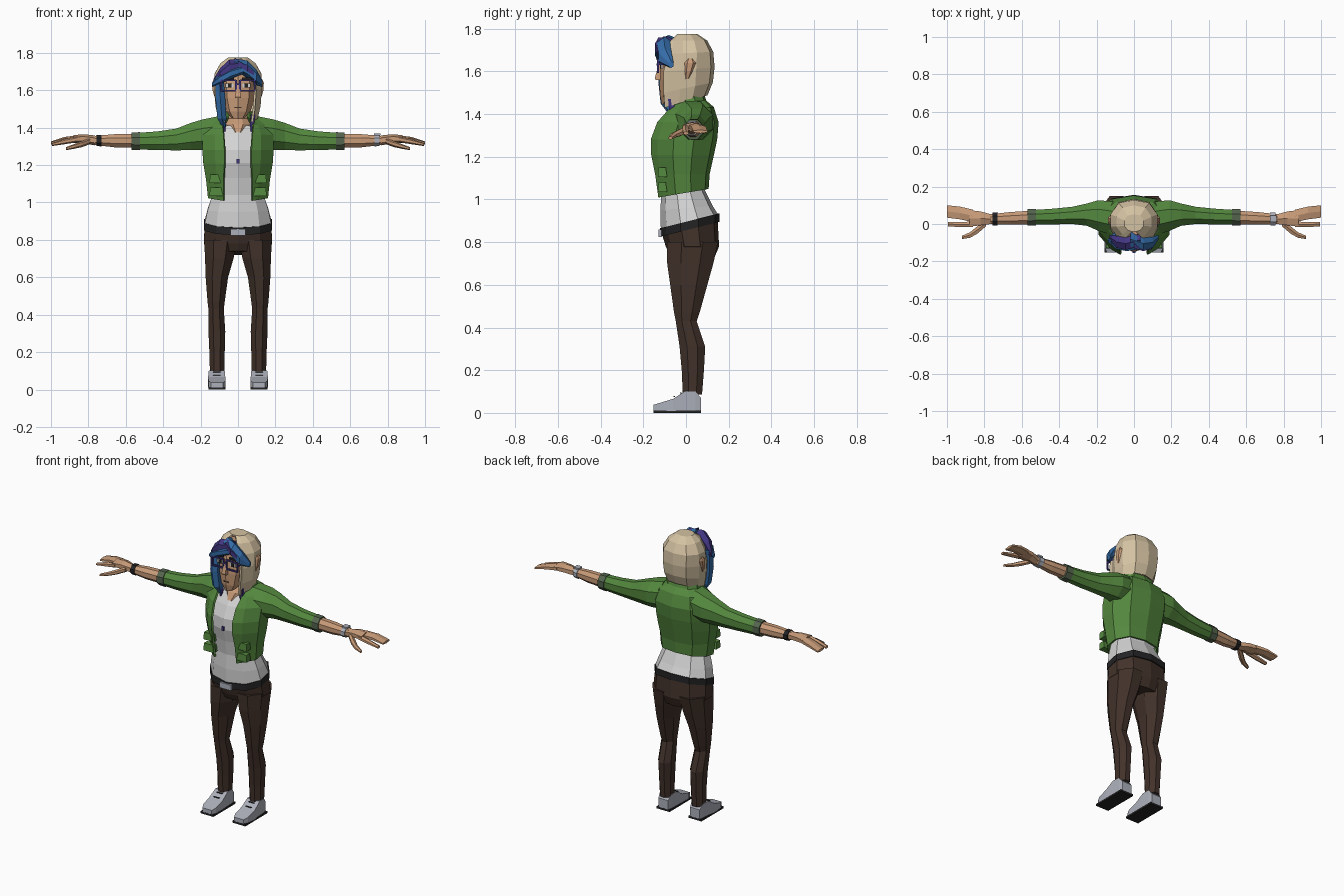
import bpy, bmesh, math


def colour(name, r, g, b):
    m = bpy.data.materials.new(name)
    lin = [(c / 255 / 12.92 if c < 11 else ((c / 255 + .055) / 1.055) ** 2.4) for c in (r, g, b)]
    m.diffuse_color = (*lin, 1)
    return m


SKIN = colour("skin", 200, 155, 120)
GREEN = colour("jacket green", 84, 136, 62)
CUFF = colour("cuff grey green", 84, 100, 78)
WHITE = colour("shirt white", 212, 212, 212)
BROWN = colour("trouser brown", 66, 50, 42)
BLACK = colour("black", 35, 35, 37)
GREY = colour("shoe grey", 172, 176, 186)
BLOND = colour("hair blond", 212, 194, 162)
BLUE = colour("hair blue", 52, 108, 168)
PURPLE = colour("hair purple", 66, 54, 130)


def loft(name, rings, mat, closed=True, caps=(True, True)):
    """Skin a list of equal-length point rings."""
    bm = bmesh.new()
    vs = [[bm.verts.new(p) for p in r] for r in rings]
    n = len(vs[0])
    for a, b in zip(vs, vs[1:]):
        for i in range(n if closed else n - 1):
            j = (i + 1) % n
            bm.faces.new((a[i], a[j], b[j], b[i]))
    if caps[0]:
        bm.faces.new(vs[0])
    if caps[1]:
        bm.faces.new(vs[-1])
    bmesh.ops.remove_doubles(bm, verts=bm.verts, dist=.0005)
    bmesh.ops.recalc_face_normals(bm, faces=bm.faces)
    me = bpy.data.meshes.new(name)
    bm.to_mesh(me)
    bm.free()
    me.materials.append(mat)
    ob = bpy.data.objects.new(name, me)
    bpy.context.collection.objects.link(ob)
    return ob


def shell(name, rings, mat, is_open=False, caps=(True, True)):
    """Symmetric body shell; ring = z front, z back, opening, half width, y front, y back."""
    out = []
    for zf, zb, e, w, yf, yb in rings:
        d = yb - yf
        half = [(e, yf), (max(e, .65 * w), yf + .1 * d), (w, yf + .35 * d),
                (w, yf + .65 * d), (.65 * w, yb - .07 * d), (0, yb)]
        if not is_open:
            half[0] = (0, yf)
        pts = half + [(-x, y) for x, y in half[-2::-1]]
        if not is_open:
            pts = pts[:-1]
        out.append([(x, y, zf + (zb - zf) * (y - yf) / d) for x, y in pts])
    return loft(name, out, mat, not is_open, caps)


def tube(name, axis, rings, mat, n=8, side=1):
    """Tube along an axis; ring = position, centre a, centre b, radius a, radius b."""
    out = []
    k = 1 / math.cos(math.pi / n)
    for p, ca, cb, ra, rb in rings:
        ring = []
        for i in range(n):
            t = (i + .5) * 2 * math.pi / n
            a, b = ca + ra * k * math.cos(t), cb + rb * k * math.sin(t)
            x, y, z = {"x": (p, a, b), "y": (a, p, b), "z": (a, b, p)}[axis]
            ring.append((x * side, y, z))
        out.append(ring)
    return loft(name, out, mat)


def box(name, c, s, mat):
    x, y, z = c
    return tube(name, "z", [(z - s[2] / 2, x, y, s[0] / 2, s[1] / 2),
                            (z + s[2] / 2, x, y, s[0] / 2, s[1] / 2)], mat, 4)


# Torso clothing
shell("shirt", [(.86, .93, 0, .178, -.118, .15), (.95, .97, 0, .163, -.12, .125),
                (1.04, 1.04, 0, .137, -.115, .09), (1.13, 1.13, 0, .145, -.128, .095),
                (1.21, 1.21, 0, .15, -.148, .11), (1.28, 1.28, 0, .155, -.145, .12),
                (1.35, 1.35, 0, .14, -.11, .12), (1.41, 1.42, 0, .095, -.065, .1)], WHITE)
jacket = shell("jacket", [(1.01, 1.05, .075, .155, -.125, .1), (1.12, 1.12, .075, .165, -.14, .105),
                          (1.21, 1.21, .07, .18, -.158, .125), (1.28, 1.28, .07, .185, -.16, .14),
                          (1.36, 1.36, .075, .185, -.13, .147), (1.41, 1.43, .08, .16, -.085, .125),
                          (1.45, 1.46, .07, .105, -.05, .09), (1.465, 1.49, .075, .1, -.045, .08)],
               GREEN, True, (False, False))
thick = jacket.modifiers.new("thickness", "SOLIDIFY")
thick.thickness, thick.offset = .012, 0
shell("belt", [(.825, .895, 0, .182, -.122, .156), (.865, .935, 0, .182, -.122, .156)], BLACK)
box("buckle", (0, -.122, .842), (.08, .014, .035), GREY)
box("pendant", (0, -.15, 1.22), (.014, .009, .025), PURPLE)
shell("hips", [(.74, .72, 0, .15, -.075, .13), (.78, .78, 0, .183, -.095, .155),
               (.845, .91, 0, .178, -.115, .148)], BROWN)

# Neck with open neckline
tube("neck", "z", [(1.375, 0, -.055, .03, .035), (1.42, 0, -.005, .065, .06),
                   (1.45, 0, .01, .05, .045), (1.54, 0, .01, .046, .045)], SKIN)

for s, tag in ((-1, "right"), (1, "left")):
    # Legs and shoes
    tube(tag + "_leg", "z", [(.085, .112, .03, .038, .045), (.2, .112, .032, .041, .052),
                             (.31, .113, .03, .045, .06), (.43, .117, .001, .041, .049),
                             (.47, .117, .004, .046, .06), (.6, .113, .013, .06, .087),
                             (.7, .1, .02, .076, .108), (.8, .093, .03, .088, .12)], BROWN, 8, s)
    tube(tag + "_shoe", "y", [(-.152, .112, .024, .033, .014), (-.125, .113, .028, .045, .018),
                              (-.06, .114, .038, .046, .028), (-.005, .113, .056, .043, .046),
                              (.045, .112, .055, .04, .045), (.07, .112, .04, .034, .03)], GREY, 4, s)
    tube(tag + "_sole", "z", [(0, .113, -.041, .046, .112), (.012, .113, -.041, .046, .112)], BLACK, 4, s)
    for i in range(2):
        box(tag + "_lace", (s * .113, -.025 - .03 * i, .093 - .017 * i), (.04, .008, .004), BLACK)

    # Sleeves, forearms and wrist bands
    tube(tag + "_sleeve", "x", [(.11, .03, 1.37, .09, .09), (.19, .045, 1.362, .082, .082),
                                (.25, .05, 1.353, .06, .073), (.33, .046, 1.337, .046, .058),
                                (.43, .04, 1.33, .042, .05), (.54, .036, 1.328, .039, .044)], GREEN, 8, s)
    tube(tag + "_cuff", "x", [(.525, .036, 1.328, .044, .048), (.57, .035, 1.328, .044, .046)], CUFF, 8, s)
    tube(tag + "_forearm", "x", [(.55, .035, 1.33, .036, .037), (.66, .03, 1.33, .034, .035),
                                 (.77, .026, 1.332, .026, .024)], SKIN, 8, s)
    tube(tag + ("_bracelet" if s < 0 else "_watch_band"), "x",
         [(.73, .028, 1.331, .035, .031), (.757, .027, 1.332, .034, .03)],
         BLACK if s < 0 else GREY, 8, s)
    if s > 0:
        box("watch_face", (.744, .028, 1.364), (.036, .036, .009), GREY)

    # Hand with grouped fingers, forefinger and thumb
    tube(tag + "_palm", "x", [(.765, .026, 1.332, .026, .023), (.82, .03, 1.34, .037, .021),
                              (.88, .03, 1.34, .044, .018)], SKIN, 6, s)
    tube(tag + "_fingers", "x", [(.86, .043, 1.341, .033, .016), (.93, .059, 1.335, .034, .013),
                                 (1.0, .067, 1.318, .033, .007)], SKIN, 6, s)
    tube(tag + "_forefinger", "x", [(.86, -.002, 1.338, .015, .014), (.93, -.003, 1.325, .014, .012),
                                    (.995, 0, 1.31, .012, .007)], SKIN, 6, s)
    tube(tag + "_thumb", "x", [(.79, .005, 1.328, .016, .014), (.835, -.03, 1.312, .02, .014),
                               (.875, -.058, 1.3, .015, .011), (.92, -.072, 1.288, .009, .007)], SKIN, 6, s)

    # Jacket pocket flaps
    for z in (1.13, 1.06):
        tube(tag + "_pocket", "z", [(z - .025, .115, -.11, .037, .022),
                                    (z + .02, .115, -.112, .035, .017)], GREEN, 4, s)

    # Ears, eyes, brows and spectacles
    tube(tag + "_ear", "z", [(1.565, .118, .005, .008, .01), (1.6, .124, .012, .012, .018),
                             (1.64, .126, .02, .012, .024), (1.66, .122, .02, .006, .012)], SKIN, 6, s)
    box(tag + "_eye", (s * .045, -.113, 1.625), (.042, .009, .022), WHITE)
    box(tag + "_pupil", (s * .045, -.118, 1.625), (.018, .006, .022), BLACK)
    box(tag + "_brow", (s * .048, -.117, 1.662), (.055, .009, .012), BLACK)
    for dz in (-.028, .028):
        box(tag + "_lens_rim", (s * .05, -.132, 1.625 + dz), (.08, .009, .009), PURPLE)
    for dx in (.011, .089):
        box(tag + "_lens_rim_side", (s * dx, -.132, 1.625), (.009, .009, .06), PURPLE)
    box(tag + "_spectacle_arm", (s * .092, -.095, 1.635), (.007, .08, .009), PURPLE)

# Head
shell("head", [(1.445, 1.47, 0, .036, -.113, 0), (1.485, 1.5, 0, .068, -.122, .05),
               (1.56, 1.56, 0, .09, -.125, .08), (1.64, 1.64, 0, .095, -.12, .09),
               (1.71, 1.71, 0, .085, -.105, .085), (1.75, 1.75, 0, .05, -.06, .05)], SKIN)
tube("nose", "z", [(1.56, 0, -.128, .015, .015), (1.57, 0, -.13, .014, .016),
                   (1.63, 0, -.121, .007, .008)], SKIN, 4)
box("spectacle_bridge", (0, -.134, 1.632), (.022, .009, .009), PURPLE)
box("mouth", (0, -.121, 1.508), (.035, .005, .005), BROWN)

# Blond bob
hair = shell("hair", [(1.43, 1.49, .075, .1, -.1, .095), (1.5, 1.55, .085, .115, -.105, .12),
                      (1.6, 1.62, .092, .122, -.105, .128), (1.68, 1.69, .085, .12, -.085, .122),
                      (1.74, 1.74, .04, .09, -.07, .095), (1.77, 1.77, .01, .05, -.04, .05)],
             BLOND, True, (False, True))
thick = hair.modifiers.new("thickness", "SOLIDIFY")
thick.thickness, thick.offset = .012, 0

# Dyed fringe and side strands
tube("fringe_blue", "x", [(-.02, -.08, 1.738, .04, .028), (.05, -.105, 1.712, .032, .04),
                          (.1, -.098, 1.668, .03, .035), (.132, -.07, 1.632, .012, .014)], BLUE, 6)
tube("fringe_purple", "x", [(.035, -.085, 1.728, .035, .03), (-.045, -.105, 1.715, .033, .043),
                            (-.095, -.095, 1.675, .032, .038), (-.13, -.07, 1.645, .012, .015)], PURPLE, 6)
tube("fringe_lower_blue", "x", [(.045, -.118, 1.715, .015, .018), (-.04, -.125, 1.688, .02, .023),
                                (-.1, -.11, 1.655, .022, .023), (-.138, -.085, 1.63, .01, .01)], BLUE, 6)
tube("fringe_purple_streak", "x", [(0, -.115, 1.745, .015, .013), (.05, -.135, 1.715, .01, .016),
                                   (.085, -.125, 1.69, .008, .01)], PURPLE, 4)
tube("side_strand_blue", "z", [(1.4, -.075, -.07, .008, .01), (1.45, -.086, -.082, .024, .032),
                               (1.55, -.094, -.088, .026, .036), (1.67, -.1, -.08, .022, .034)], BLUE, 6)
for s in (-1, 1):
    tube("purple_strand_tip", "z", [(1.375, .072, -.065, .004, .005), (1.42, .075, -.066, .011, .013),
                                    (1.47, .08, -.07, .012, .014)], PURPLE, 4, s)
